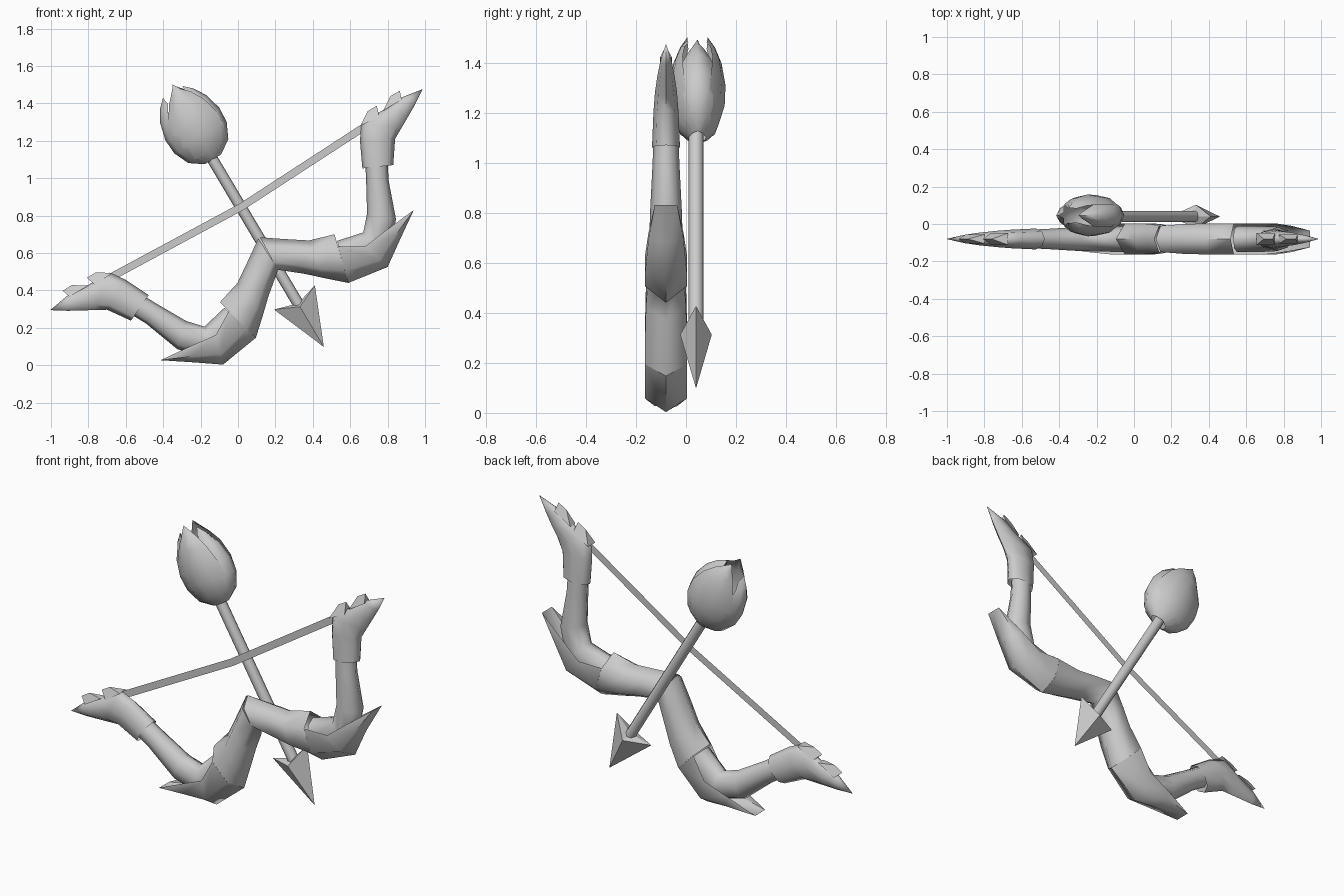
import bpy, bmesh, math
from mathutils import Vector, Matrix

if "Cube" in bpy.data.objects:
    bpy.data.objects.remove(bpy.data.objects["Cube"], do_unlink=True)

mat = bpy.data.materials.new("plain grey")
mat.use_nodes = True
grey = (0.6, 0.6, 0.6, 1)
mat.diffuse_color = grey
mat.node_tree.nodes["Principled BSDF"].inputs["Base Color"].default_value = grey

# Tilted frame: local z runs along the arrow, local x = 0 is the bow's mirror plane
TILT = Matrix.Rotation(math.radians(-30.67), 4, 'Y')
FRAME = TILT @ Matrix.Translation((0.4445, 0, 0))
INV = FRAME.inverted()
BOW_Y, ARROW_Y = -0.08, 0.04


def finish(name, bm, mirror=False, angle=70):
    bmesh.ops.recalc_face_normals(bm, faces=bm.faces)
    me = bpy.data.meshes.new(name)
    bm.to_mesh(me)
    bm.free()
    ob = bpy.data.objects.new(name, me)
    bpy.context.collection.objects.link(ob)
    ob.matrix_world = FRAME
    me.materials.append(mat)
    if mirror:
        m = ob.modifiers.new("mirror", 'MIRROR')
        m.use_clip = True
        m.merge_threshold = 0.005
    bpy.ops.object.select_all(action='DESELECT')
    ob.select_set(True)
    bpy.context.view_layer.objects.active = ob
    if angle:
        bpy.ops.object.shade_smooth_by_angle(angle=math.radians(angle))
    return ob


def skin(name, rows, closed=True, cap=False, mirror=False, angle=70):
    """Bridge rows of points that all have the same length."""
    bm = bmesh.new()
    vs = [[bm.verts.new(p) for p in r] for r in rows]
    n = len(rows[0])
    for a, b in zip(vs, vs[1:]):
        for i in range(n if closed else n - 1):
            j = (i + 1) % n
            bm.faces.new((a[i], a[j], b[j], b[i]))
    if cap:
        bm.faces.new(vs[0])
        bm.faces.new(vs[-1])
    bmesh.ops.remove_doubles(bm, verts=bm.verts, dist=0.0005)
    return finish(name, bm, mirror, angle)


def ring(top, bottom, half, n):
    """Oval section spanned by two outline points (x, z) and a half width."""
    t, b = (Vector((p[0], BOW_Y, p[1])) for p in (top, bottom))
    peak = math.sin(math.pi / 3) if n == 6 else 1
    out = []
    for i in range(n):
        a = math.tau * i / n
        p = (t + b) / 2 + (t - b) / 2 * math.cos(a)
        p.y += half * math.sin(a) / peak
        out.append(INV @ p)
    return out


def limb(name, sections, n=8, cap=False):
    skin(name, [ring(*s, n) for s in sections], cap=cap, mirror=True)


# Bow grip and upper sleeves
limb("bow_sleeve", [
    ((0.117, 0.684), (0.214, 0.51), 0.07),
    ((0.24, 0.675), (0.36, 0.488), 0.08),
    ((0.38, 0.667), (0.46, 0.466), 0.083),
    ((0.516, 0.70), (0.59, 0.44), 0.083)], n=6)

# Pointed open guards at the elbows
rows = []
for rim, low, half in [((0.535, 0.635), (0.59, 0.44), 0.083),
                       ((0.68, 0.635), (0.80, 0.525), 0.083),
                       ((0.79, 0.72), (0.87, 0.68), 0.07),
                       ((0.94, 0.83), (0.94, 0.83), 0.045)]:
    r, l = Vector((rim[0], BOW_Y, rim[1])), Vector((low[0], BOW_Y, low[1]))
    row = [(f, s) for f, s in ((0, -1), (0.66, -1), (1, 0), (0.66, 1), (0, 1))]
    rows.append([INV @ (r.lerp(l, f) + Vector((0, s * half, 0))) for f, s in row])
skin("elbow_guard", rows, closed=False, mirror=True)

# Forearms
limb("forearm", [
    ((0.53, 0.665), (0.57, 0.50), 0.07),
    ((0.67, 0.71), (0.80, 0.58), 0.068),
    ((0.69, 0.81), (0.845, 0.78), 0.064),
    ((0.685, 0.99), (0.805, 0.99), 0.054),
    ((0.68, 1.09), (0.80, 1.09), 0.05)])

# Flared cuffs tapering into the outer points
limb("bow_tip", [
    ((0.665, 1.052), (0.83, 1.07), 0.056),
    ((0.652, 1.20), (0.84, 1.21), 0.05),
    ((0.66, 1.295), (0.875, 1.27), 0.044),
    ((0.785, 1.37), (0.91, 1.33), 0.034),
    ((0.87, 1.43), (0.945, 1.39), 0.022),
    ((0.988, 1.476), (0.988, 1.476), 0)], cap=False)

# Small barbs on the tips
for name, tri, half in [("inner_barb", ((0.655, 1.28), (0.755, 1.33), (0.742, 1.387)), 0.032),
                        ("middle_barb", ((0.775, 1.36), (0.875, 1.42), (0.865, 1.467)), 0.024)]:
    bm = bmesh.new()
    a, b, tip = [Vector((x, BOW_Y, z)) for x, z in tri]
    side = Vector((0, half, 0))
    ridge = (a + tip) / 2 + Vector((-0.005, 0, 0.025))
    pts = [bm.verts.new(INV @ p) for p in (a - side, a + side, b + side, b - side, tip, ridge)]
    for f in ((0, 5, 1), (0, 3, 4, 5), (1, 5, 4, 2), (2, 4, 3), (0, 1, 2, 3)):
        bm.faces.new([pts[i] for i in f])
    finish(name, bm, True, 30)

# Flat bowstring, bent slightly in the middle
up = Vector((0, 0, 0.02))
mid = Vector((0, BOW_Y, 0.719))
end = INV @ Vector((0.70, BOW_Y, 1.29))
skin("bowstring", [[mid - up, mid + up], [end - up, end + up]], closed=False, mirror=True, angle=0)

# Arrow shaft
shaft = []
for z in (0.11, 1.04):
    shaft.append([Vector((0.03 * math.cos(math.tau * i / 8),
                          ARROW_Y + 0.03 * math.sin(math.tau * i / 8), z)) for i in range(8)])
skin("arrow_shaft", shaft, cap=True)

# Four-sided swept arrowhead
bm = bmesh.new()
base = [(0.127, 0, 0.158), (0, 0.063, 0.10), (-0.127, 0, 0.158), (0, -0.063, 0.10)]
base = [bm.verts.new((x, y + ARROW_Y, z)) for x, y, z in base]
tip = bm.verts.new((0, ARROW_Y, -0.15))
hub = bm.verts.new((0, ARROW_Y, 0.12))
for i in range(4):
    bm.faces.new((base[i], base[(i + 1) % 4], tip))
    bm.faces.new((base[(i + 1) % 4], base[i], hub))
finish("arrowhead", bm, angle=0)

# Tulip: overlapping cupped petals; (height, radius factor, half spread in degrees)
STEPS = [(0, 0.3, 75), (0.12, 0.74, 68), (0.32, 0.97, 64), (0.52, 1.0, 60),
         (0.74, 0.86, 52), (0.9, 0.62, 42), (1, 0.36, 25)]


def petal(name, turn, height, rx, ry, lean=0):
    rows = []
    for t, r, spread in STEPS:
        row = []
        for k in (-1, -0.5, 0, 0.5, 1):
            a = math.radians(turn + spread * k)
            drop = 0.04 * abs(k) * t
            row.append(Vector((lean * t + rx * r * math.cos(a),
                               ARROW_Y + 0.006 + ry * r * math.sin(a),
                               1.015 + height * t - drop)))
        rows.append(row)
    skin(name, rows, closed=False)


petal("front_petal", -90, 0.455, 0.16, 0.112, 0.02)
petal("back_petal", 90, 0.455, 0.16, 0.112, 0.02)
petal("left_petal", 0, 0.42, 0.172, 0.10)
petal("right_petal", 180, 0.42, 0.165, 0.10)
